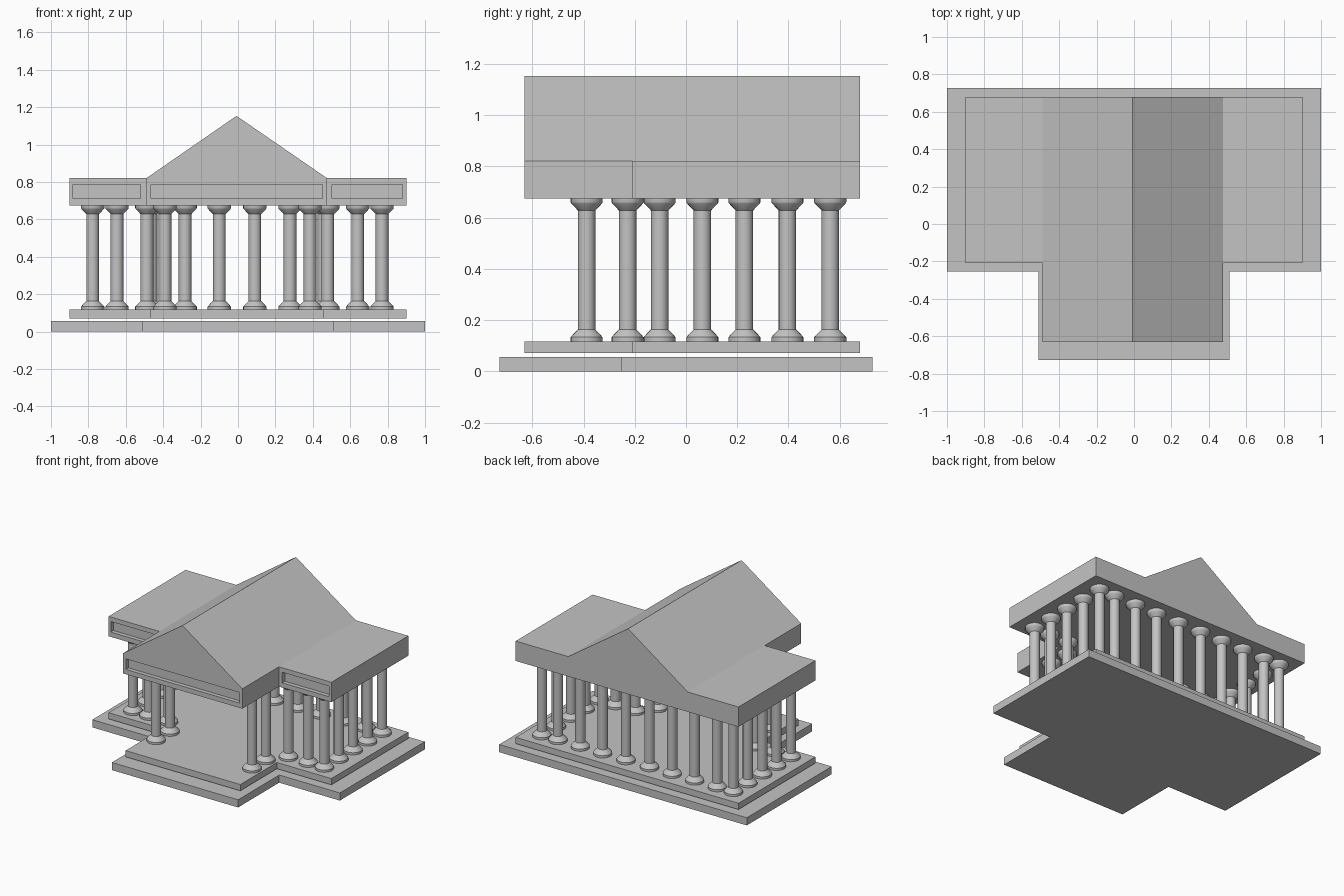
import bpy, bmesh, math
from mathutils import Vector

if "Cube" in bpy.data.objects:
    bpy.data.objects.remove(bpy.data.objects["Cube"])

stone = bpy.data.materials.new("grey_stone")
stone.diffuse_color = (0.55, 0.55, 0.55, 1)
stone.use_nodes = True
stone.node_tree.nodes["Principled BSDF"].inputs["Base Color"].default_value = stone.diffuse_color


def finish(bm, name):
    bmesh.ops.recalc_face_normals(bm, faces=bm.faces)
    mesh = bpy.data.meshes.new(name)
    bm.to_mesh(mesh)
    bm.free()
    mesh.materials.append(stone)
    obj = bpy.data.objects.new(name, mesh)
    bpy.context.collection.objects.link(obj)
    return obj


def prism(name, points, offset, open_base=None):
    """Extrude a closed outline; optionally drop the faces facing open_base."""
    bm = bmesh.new()
    face = bm.faces.new([bm.verts.new(p) for p in points])
    new = bmesh.ops.extrude_face_region(bm, geom=[face], use_keep_orig=True)
    bmesh.ops.translate(bm, vec=offset,
                        verts=[g for g in new["geom"] if isinstance(g, bmesh.types.BMVert)])
    bmesh.ops.recalc_face_normals(bm, faces=bm.faces)
    if open_base:
        drop = [f for f in bm.faces if f.normal.dot(Vector(open_base)) > 0.99]
        bmesh.ops.delete(bm, geom=drop, context='FACES')
    return finish(bm, name)


def t_slab(name, half, stem_l, stem_r, front, step, back, z0, z1):
    outline = [(-half, back), (-half, step), (stem_l, step), (stem_l, front),
               (stem_r, front), (stem_r, step), (half, step), (half, back)]
    prism(name, [(x, y, z0) for x, y in outline], (0, 0, z1 - z0))


def panelled_beam(name, x0, x1, y0, y1, px0, px1, open_dir):
    """Entablature block with a sunken rectangular panel in its front face."""
    z0, z1, pz0, pz1, depth = 0.675, 0.82, 0.71, 0.787, 0.03
    bm = bmesh.new()
    bmesh.ops.create_cube(bm, size=1)
    for v in bm.verts:
        v.co = (x1 if v.co.x > 0 else x0, y1 if v.co.y > 0 else y0,
                z1 if v.co.z > 0 else z0)
    bm.normal_update()
    front = next(f for f in bm.faces if f.normal.y < -0.9)
    bmesh.ops.inset_individual(bm, faces=[front], thickness=0.02)
    mid = (x0 + x1) / 2
    for v in front.verts:
        v.co = (px1 if v.co.x > mid else px0, y0, pz1 if v.co.z > 0.75 else pz0)
    bmesh.ops.inset_individual(bm, faces=[front], thickness=0.0)
    for v in front.verts:
        v.co.y += depth
    bm.normal_update()
    # hidden joint face, only where it lies on the outside of the block
    drop = [f for f in bm.faces if f.normal.dot(Vector(open_dir)) > 0.99
            and f.calc_area() > 0.05]
    bmesh.ops.delete(bm, geom=drop, context='FACES')
    finish(bm, name)


# Two stepped floor slabs
t_slab("base_step", 1.0, -0.51, 0.51, -0.727, -0.253, 0.727, 0.0, 0.056)
t_slab("floor_slab", 0.9, -0.467, 0.46, -0.63, -0.208, 0.68, 0.071, 0.117)

# Entablature: centre hall and two wings
panelled_beam("centre_beam", -0.49, 0.476, -0.63, 0.68, -0.465, 0.452, (0, 0, 1))
panelled_beam("left_wing_beam", -0.9, -0.49, -0.208, 0.68, -0.882, -0.52, (1, 0, 0))
panelled_beam("right_wing_beam", 0.476, 0.9, -0.208, 0.68, 0.503, 0.88, (-1, 0, 0))

# Gable roof over the centre hall
prism("gable_roof", [(-0.49, -0.63, 0.82), (0.476, -0.63, 0.82), (-0.008, -0.63, 1.153)],
      (0, 1.31, 0), open_base=(0, 0, -1))

# One lathe-turned column, shared by all positions
profile = [(0.0, 0.117), (0.0625, 0.117), (0.0625, 0.133), (0.053, 0.144), (0.034, 0.163),
           (0.034, 0.628), (0.06, 0.655), (0.0625, 0.66), (0.0625, 0.675), (0.0, 0.675)]
bm = bmesh.new()
verts = [bm.verts.new((r, 0, z)) for r, z in profile]
edges = [bm.edges.new(pair) for pair in zip(verts, verts[1:])]
bmesh.ops.spin(bm, geom=verts + edges, cent=(0, 0, 0), axis=(0, 0, 1),
               angle=math.tau, steps=24, use_duplicate=False)
bmesh.ops.remove_doubles(bm, verts=bm.verts, dist=0.0005)
column = finish(bm, "column")
bpy.context.view_layer.objects.active = column
column.select_set(True)
bpy.ops.object.shade_smooth_by_angle(angle=math.radians(30))

# Column positions: back row, both sides, wing fronts, porch
side_y = [0.064, 0.228, 0.396]
spots = [(x, 0.563) for x in (-0.777, -0.647, -0.465, -0.283, -0.1, 0.09,
                              0.278, 0.46, 0.64, 0.77)]
spots += [(x, y) for x in (-0.777, 0.77) for y in side_y]
spots += [(x, -0.103) for x in (-0.777, -0.647, -0.487, 0.48, 0.64, 0.77)]
spots += [(x, y) for x in (-0.39, 0.385) for y in (-0.388, -0.228)]
column.location = (*spots[0], 0)
for i, (x, y) in enumerate(spots[1:], 2):
    copy = column.copy()
    copy.name = f"column_{i}"
    copy.location = (x, y, 0)
    bpy.context.collection.objects.link(copy)
